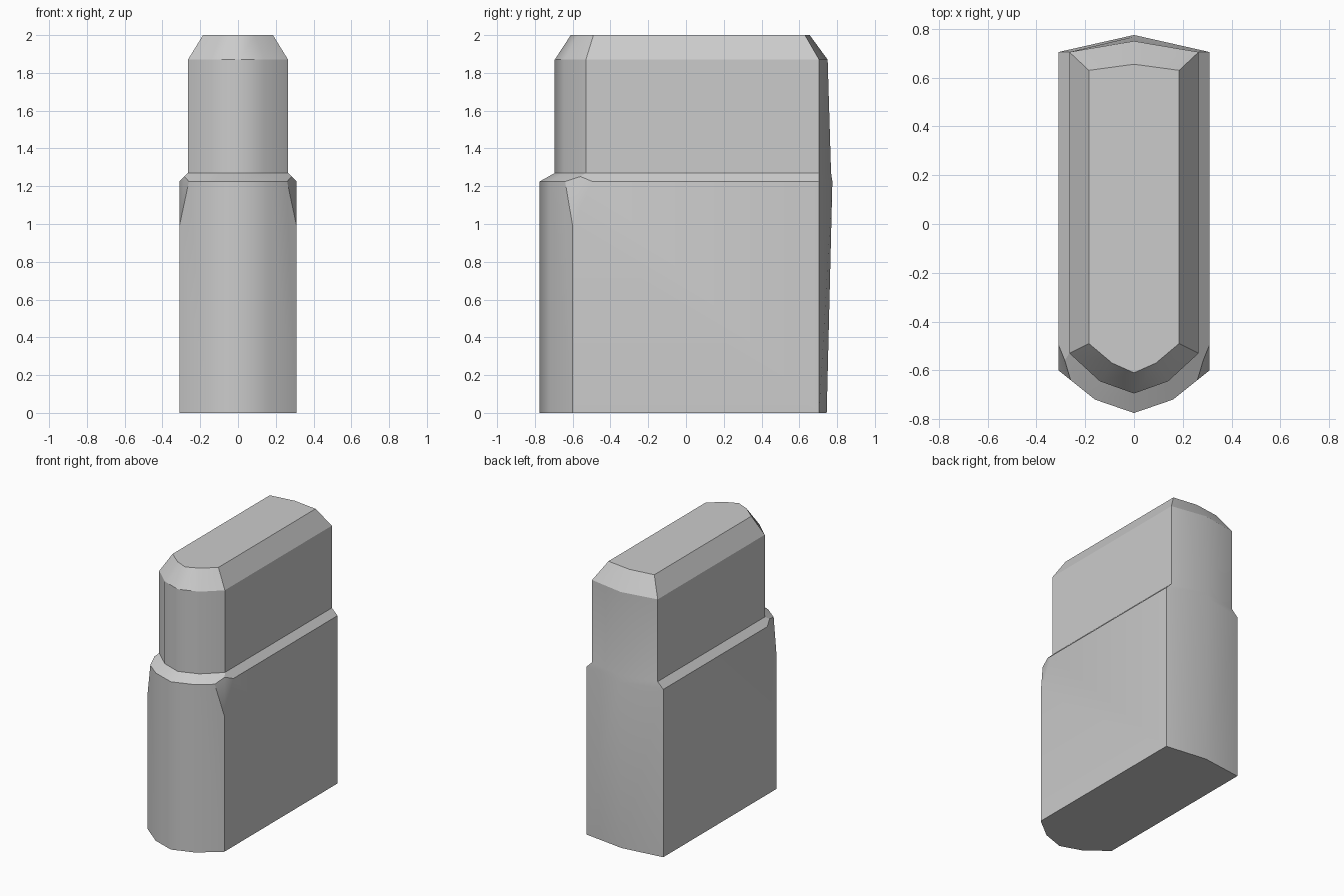
import bpy, bmesh
from mathutils import Vector

if "Cube" in bpy.data.objects:
    bpy.data.objects.remove(bpy.data.objects["Cube"])

# Half outlines: (side x, front corner y, mid x, mid y, nose y, back corner y, back apex y, z)
LEVELS = [
    (0.31, -0.60, 0.16, -0.72, -0.775, 0.705, 0.745, 0.0),
    (0.31, -0.60, 0.16, -0.72, -0.775, 0.705, 0.775, 1.225),
    (0.265, -0.53, 0.14, -0.645, -0.695, 0.705, 0.768, 1.27),
    (0.265, -0.53, 0.14, -0.645, -0.695, 0.705, 0.75, 1.87),
    (0.185, -0.49, 0.09, -0.57, -0.61, 0.63, 0.655, 2.0),
]

def ring(bm, sx, fy, mx, my, ny, by, ay, z):
    pts = [(0, ny), (mx, my), (sx, fy), (sx, by), (0, ay),
           (-sx, by), (-sx, fy), (-mx, my)]
    return [bm.verts.new((x, y, z)) for x, y in pts]

bm = bmesh.new()
rings = [ring(bm, *lv) for lv in LEVELS]
n = len(rings[0])

# Walls, shoulder and bevelled crown
for a, b in zip(rings, rings[1:]):
    for i in range(n):
        j = (i + 1) % n
        bm.faces.new((a[i], a[j], b[j], b[i]))
bm.faces.new(rings[0][::-1])
bm.faces.new(rings[-1])

# Slanted cut on each front shoulder corner, limited to the lower block
for s in (1, -1):
    a, b, c = (Vector((s * x, y, z)) for x, y, z in
               ((0.31, -0.60, 0.99), (0.26, -0.64, 1.225), (0.31, -0.495, 1.225)))
    normal = (b - a).cross(c - a).normalized()
    if normal.x * s < 0:
        normal.negate()
    low = [f for f in bm.faces if max(v.co.z for v in f.verts) < 1.3]
    geom = set(low) | {e for f in low for e in f.edges} | {v for f in low for v in f.verts}
    bmesh.ops.bisect_plane(bm, geom=list(geom), dist=1e-5, plane_co=a,
                           plane_no=normal, clear_outer=True)
    bmesh.ops.holes_fill(bm, edges=[e for e in bm.edges if e.is_boundary], sides=0)

bmesh.ops.recalc_face_normals(bm, faces=bm.faces[:])

# Smooth around the rounded nose and the back ridge, crisp elsewhere
for f in bm.faces:
    f.smooth = True
for e in bm.edges:
    ridge = all(abs(v.co.x) < 1e-4 for v in e.verts)
    e.smooth = ridge or e.calc_face_angle(0) < 0.5

mesh = bpy.data.meshes.new("stepped_block")
bm.to_mesh(mesh)
bm.free()
mat = bpy.data.materials.new("light_grey")
mat.diffuse_color = (0.6, 0.6, 0.6, 1)
mat.use_nodes = True
mat.node_tree.nodes["Principled BSDF"].inputs["Base Color"].default_value = mat.diffuse_color
mesh.materials.append(mat)
obj = bpy.data.objects.new("stepped_block", mesh)
bpy.context.collection.objects.link(obj)
